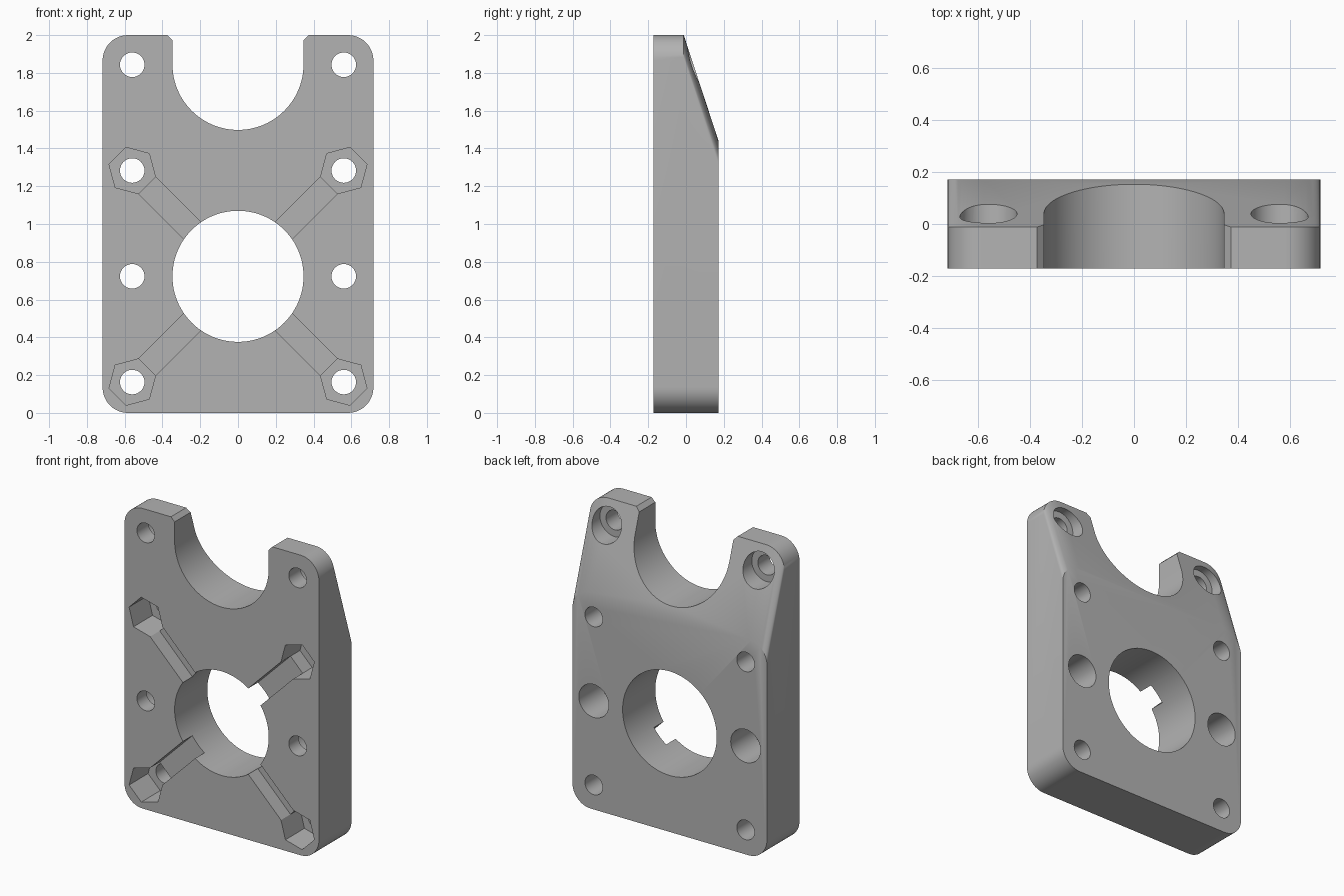
import bpy, bmesh
from math import sin, cos, pi, radians

cube = bpy.data.objects.get("Cube")
if cube:
    bpy.data.objects.remove(cube)

HALF_W, HALF_T, HEIGHT = 0.717, 0.172, 2.0
CORNER = 0.135
HOLE_X, HOLE_R = 0.56, 0.065
BORE_Z, BORE_R = 0.723, 0.347
SLOT_Z = 1.845

grey = bpy.data.materials.new("plain grey")
grey.use_nodes = True
colour = (0.45, 0.45, 0.45, 1)
grey.diffuse_color = colour
grey.node_tree.nodes["Principled BSDF"].inputs["Base Color"].default_value = colour


def arc(cx, cz, r, start, end, n):
    angles = [radians(start + (end - start) * i / n) for i in range(n + 1)]
    return [(cx + r * cos(a), cz + r * sin(a)) for a in angles]


def circle(cx, cz, r, n=48, turn=0):
    return arc(cx, cz, r, turn, turn + 360, n)[:-1]


def outline(top):
    """Rounded plate outline reaching up to the given height."""
    x, r = HALF_W - CORNER, CORNER
    pts = []
    for k, (cx, cz) in enumerate([(x, top - r), (-x, top - r), (-x, r), (x, r)]):
        pts += arc(cx, cz, r, 90 * k, 90 * k + 90, 12)
    return pts


def loft(name, sections):
    """Solid through a series of (y, outline) sections."""
    bm = bmesh.new()
    rings = [[bm.verts.new((x, y, z)) for x, z in pts] for y, pts in sections]
    for a, b in zip(rings, rings[1:]):
        for i in range(len(a)):
            j = (i + 1) % len(a)
            bm.faces.new((a[i], a[j], b[j], b[i]))
    bm.faces.new(rings[0])
    bm.faces.new(rings[-1])
    bmesh.ops.recalc_face_normals(bm, faces=bm.faces)
    mesh = bpy.data.meshes.new(name)
    bm.to_mesh(mesh)
    bm.free()
    mesh.materials.append(grey)
    obj = bpy.data.objects.new(name, mesh)
    bpy.context.collection.objects.link(obj)
    return obj


# Plate with its upper back sloped away
plate = loft("mounting_plate", [(-HALF_T, outline(HEIGHT)),
                                (-0.012, outline(HEIGHT)),
                                (HALF_T, outline(1.44))])
bpy.context.view_layer.objects.active = plate
plate.select_set(True)


def cut(pts, y0=-0.3, y1=0.3):
    cutter = loft("cutter", [(y0, pts), (y1, pts)])
    cutter.hide_render = True
    mod = plate.modifiers.new("cut", "BOOLEAN")
    mod.operation, mod.solver, mod.object = "DIFFERENCE", "EXACT", cutter
    bpy.ops.object.modifier_apply(modifier=mod.name)
    mesh = cutter.data
    bpy.data.objects.remove(cutter)
    bpy.data.meshes.remove(mesh)


# Central bore
cut(circle(0, BORE_Z, BORE_R, 96))

# Open slot at the top, with chamfered mouth
mouth = [(BORE_R, 1.973), (BORE_R + 0.127, 2.1)]
cut(arc(0, SLOT_Z, BORE_R, 180, 360, 48) + mouth + [(-x, z) for x, z in reversed(mouth)])

# Four nut pockets, each with a channel to the bore
for sx in (-1, 1):
    for sz in (-1, 1):
        cx, cz = sx * HOLE_X, BORE_Z + sz * HOLE_X
        cut(circle(cx, cz, 0.127, 6, 15 if sx * sz > 0 else 45), -0.3, 0.028)
        w = 0.0635 * 0.7071
        a, b = 0.2, HOLE_X - 0.07
        cut([(sx * (a - w), BORE_Z + sz * (a + w)), (sx * (b - w), BORE_Z + sz * (b + w)),
             (sx * (b + w), BORE_Z + sz * (b - w)), (sx * (a + w), BORE_Z + sz * (a - w))],
            -0.3, -0.072)

# Screw holes, with counterbores behind the middle and top pairs
for x in (-HOLE_X, HOLE_X):
    for row in range(4):
        z = BORE_Z + (row - 1) * HOLE_X
        cut(circle(x, z, HOLE_R, 32))
        if row in (1, 3):
            cut(circle(x, z, 0.11, 48), -0.05 if row == 3 else -0.07, 0.3)

bpy.ops.object.shade_smooth_by_angle(angle=radians(25))
